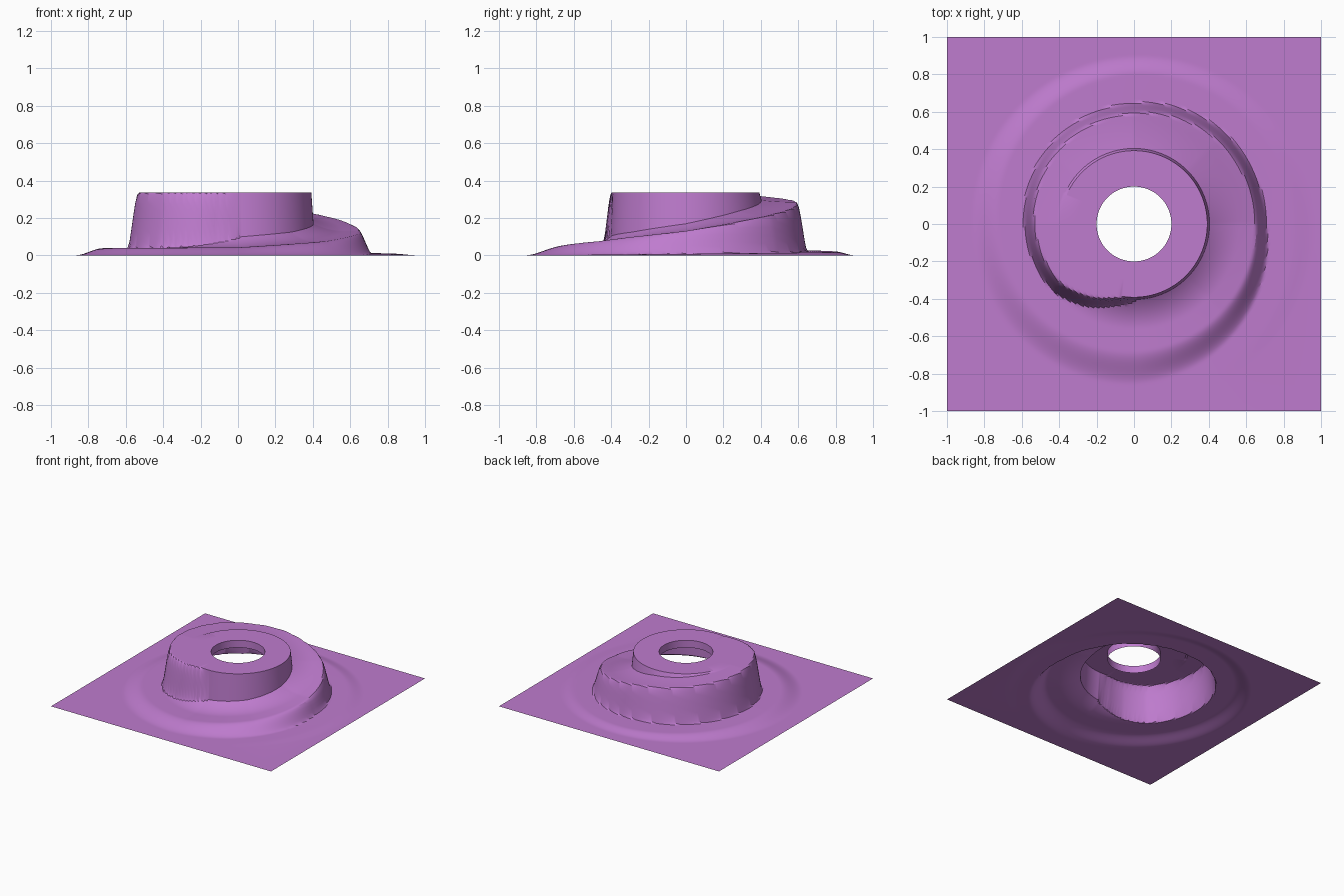
import bpy, bmesh
from math import pi, cos, sin, degrees

if "Cube" in bpy.data.objects:
    bpy.data.objects.remove(bpy.data.objects["Cube"])

N = 240                      # angular divisions (multiple of 8 keeps square corners)
TOP, HUB, HOLE, LIP = 0.335, 0.392, 0.20, 0.06

# Spiral ramp: unwrapped angle (degrees), height, top edge radius, foot radius
RAMP = [(-60, 0, .90, 1.0), (0, .008, .84, .96), (90, .02, .80, .90),
        (180, .038, .72, .87), (270, .042, .68, .86), (315, .075, .66, .80),
        (360, .13, .645, .72), (405, .215, .63, .70), (450, .285, .59, .655),
        (500, .32, .56, .625), (540, TOP, .53, .60), (580, TOP, .50, .575),
        (600, TOP, .45, .52), (615, TOP, .41, .46), (630, TOP, .38, .42)]


def ramp_at(a):
    for p, q in zip(RAMP, RAMP[1:]):
        if p[0] <= a <= q[0]:
            t = (a - p[0]) / (q[0] - p[0])
            return [u + (v - u) * t for u, v in zip(p[1:], q[1:])]
    return None


def height(ang, r):
    if r <= HUB:
        return TOP
    z, deck = 0.0, 0.0
    for turn in (-360, 0, 360):
        ramp = ramp_at(degrees(ang) + turn)
        if ramp:
            h, r0, r1 = ramp
            t = min(1, max(0, (r - r0) / (r1 - r0)))
            z = max(z, h * (1 - t * t * (3 - 2 * t)))
            deck = max(deck, h if r0 > HUB else 0)
    # concave fillet where the hub meets the ramp
    f = max(0, 1 - (r - HUB) / 0.17)
    return min(TOP, z + 0.22 * max(0, TOP - z) * f * f)


# Radii: hole, hub edge, then closely spaced rings out to the flat plate
radii = [HOLE, 0.3, HUB, HUB + 0.012]
while radii[-1] < 0.97:
    radii.append(radii[-1] + 0.0105)

bm = bmesh.new()
rings = []


def add_ring(point):
    rings.append([bm.verts.new(point(2 * pi * i / N)) for i in range(N)])


# Lip hanging down inside the hole
add_ring(lambda a: (HOLE * cos(a), HOLE * sin(a), TOP - LIP))
# Hub, ramp and skirt
for r in radii:
    add_ring(lambda a: (r * cos(a), r * sin(a), height(a, r)))


# Square plate edge
def square_edge(a):
    k = 1 / max(abs(cos(a)), abs(sin(a)))
    return (k * cos(a), k * sin(a), 0)


add_ring(square_edge)
for a, b in zip(rings, rings[1:]):
    for i in range(N):
        j = (i + 1) % N
        bm.faces.new((a[i], b[i], b[j], a[j]))

mesh = bpy.data.meshes.new("spiral_plate")
bm.to_mesh(mesh)
bm.free()
plate = bpy.data.objects.new("spiral_plate", mesh)
bpy.context.collection.objects.link(plate)

mat = bpy.data.materials.new("purple")
mat.diffuse_color = (0.52, 0.20, 0.62, 1)
mat.use_nodes = True
mat.node_tree.nodes["Principled BSDF"].inputs["Base Color"].default_value = mat.diffuse_color
mesh.materials.append(mat)

bpy.context.view_layer.objects.active = plate
plate.select_set(True)
bpy.ops.object.shade_smooth_by_angle(angle=pi / 6)
